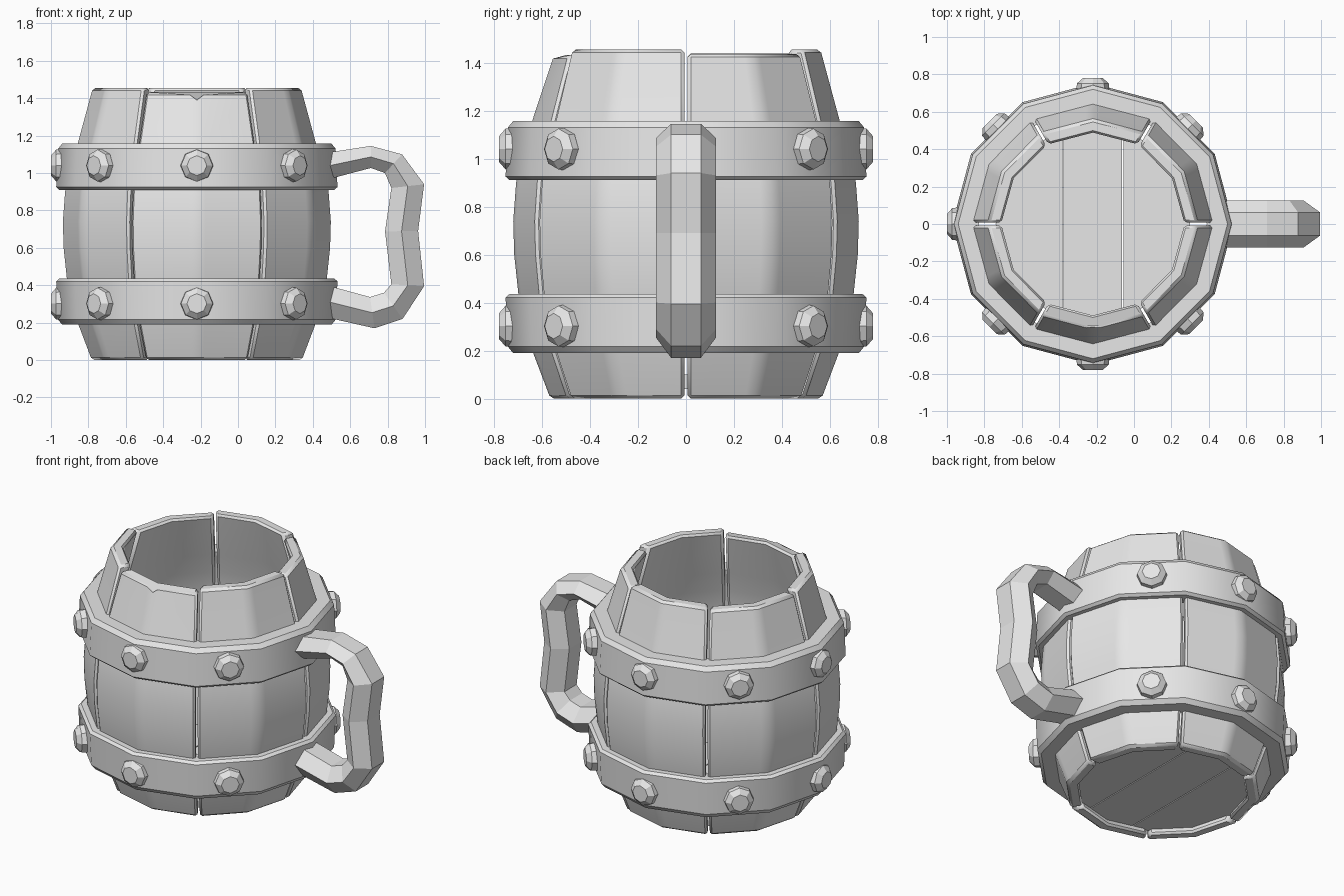
import bpy, bmesh, math
from mathutils import Matrix, Vector

if "Cube" in bpy.data.objects:
    bpy.data.objects.remove(bpy.data.objects["Cube"], do_unlink=True)

CX = -0.22                      # barrel axis
WALL = 0.075
BARREL = [(0, .565), (.19, .637), (.43, .698), (.6, .716), (.74, .72),
          (.9, .708), (1.03, .68), (1.16, .64), (1.455, .56)]

grey = bpy.data.materials.new("plain grey")
grey.use_nodes = True
grey.diffuse_color = (.8, .8, .8, 1)
grey.node_tree.nodes["Principled BSDF"].inputs["Base Color"].default_value = (.8, .8, .8, 1)


def finish(name, bm, smooth=None, bevel=0):
    bmesh.ops.recalc_face_normals(bm, faces=bm.faces)
    mesh = bpy.data.meshes.new(name)
    bm.to_mesh(mesh)
    bm.free()
    mesh.materials.append(grey)
    ob = bpy.data.objects.new(name, mesh)
    bpy.context.collection.objects.link(ob)
    if bevel:
        mod = ob.modifiers.new("worn edges", "BEVEL")
        mod.width = bevel
        mod.segments = 1
        mod.limit_method = 'ANGLE'
        mod.angle_limit = math.radians(50)
    if smooth:
        bpy.ops.object.select_all(action='DESELECT')
        ob.select_set(True)
        bpy.context.view_layer.objects.active = ob
        bpy.ops.object.shade_smooth_by_angle(angle=math.radians(smooth))
    return ob


def loft(bm, rings, closed=False):
    """Skin a list of point rings, capping the ends unless closed."""
    vs = [[bm.verts.new(p) for p in ring] for ring in rings]
    n = len(vs[0])
    pairs = list(zip(vs, vs[1:])) + ([(vs[-1], vs[0])] if closed else [])
    for a, b in pairs:
        for i in range(n):
            j = (i + 1) % n
            bm.faces.new((a[i], a[j], b[j], b[i]))
    if not closed:
        bm.faces.new(vs[0][::-1])
        bm.faces.new(vs[-1])
    return vs


def polar(r, deg, z):
    a = math.radians(deg)
    return Vector((CX + r * math.cos(a), r * math.sin(a), z))


# Staves: six curved boards, each with a ridge down its middle
def stave_ring(r, z, centre, gap=.007):
    def edge(rad, side):
        shift = math.radians(centre + side * 30 - side * 90)
        return polar(rad, centre + side * 30, z) + gap * Vector((math.cos(shift), math.sin(shift), 0))
    outer = [edge(r, -1), polar(r, centre, z), edge(r, 1)]
    inner = [edge(r - WALL, 1), polar(r - WALL, centre, z), edge(r - WALL, -1)]
    # narrow columns beside the ridge leave room for a chip
    a, m, b = outer
    return [a, m.lerp(a, .13), m, m.lerp(b, .13), b] + inner


STAVES = {"back_right": (30, 1.437), "back": (90, 1.455), "back_left": (150, 1.44),
          "front_left": (210, 1.455), "front": (270, 1.432), "front_right": (330, 1.455)}
for name, (angle, top) in STAVES.items():
    bm = bmesh.new()
    rings = [stave_ring(r, min(z, top), angle) for z, r in BARREL]
    grid = loft(bm, rings)
    if name == "front":         # chipped rim
        chip = grid[-1][2]
        chip.co.z -= .028
        chip.co.y += .015
    finish("stave_" + name, bm, smooth=35, bevel=.014)

# Floor: three planks cut from a twelve-sided disc
for name, lo, hi in (("left", .163, 1), ("middle", -.157, .157), ("right", -1, -.163)):
    bm = bmesh.new()
    loft(bm, [[polar(.52, 30 * i, z) for i in range(12)] for z in (.04, .1)])
    for x, side in ((lo, -1), (hi, 1)):
        if abs(x) < .5:
            cut = bmesh.ops.bisect_plane(bm, geom=bm.verts[:] + bm.edges[:] + bm.faces[:],
                                         plane_co=(CX + x, 0, 0), plane_no=(side, 0, 0),
                                         clear_outer=True)
            rim = [e for e in cut["geom_cut"] if isinstance(e, bmesh.types.BMEdge)]
            bmesh.ops.edgeloop_fill(bm, edges=rim)
    finish("floor_plank_" + name, bm)

# Bands: twelve-sided hoops, the lower one mirrors the upper
HOOP = [(.64, .91), (.735, .91), (.752, .925), (.742, 1.13), (.72, 1.157), (.61, 1.157)]
MIRROR_Z = 1.346
for name, flip in (("upper", False), ("lower", True)):
    bm = bmesh.new()
    loft(bm, [[polar(r, 30 * i, MIRROR_Z - z if flip else z) for r, z in HOOP]
              for i in range(12)], closed=True)
    finish(name + "_band", bm, smooth=32)

    # Studs: eight-sided, all round except under the handle
    height = .302 if flip else 1.04
    for k in range(1, 8):
        bm = bmesh.new()
        rings = [[Vector((depth, r * math.cos(i * math.pi / 4), r * math.sin(i * math.pi / 4)))
                  for i in range(8)]
                 for depth, r in ((.68, .07), (.722, .088), (.752, .085), (.78, .053))]
        loft(bm, rings)
        bm.transform(Matrix.Translation((CX, 0, height)) @ Matrix.Rotation(k * math.pi / 4, 4, 'Z'))
        finish(f"{name}_stud_{k}", bm)

# Handle: hexagonal section swept between outer and inner outlines (x, z)
OUTER = [(.42, 1.1), (.71, 1.145), (.877, 1.1), (.995, .94), (.963, .69),
         (.995, .395), (.88, .22), (.73, .17), (.42, .24)]
INNER = [(.42, .95), (.71, 1.027), (.786, 1.0), (.82, .92), (.786, .688),
         (.82, .405), (.78, .36), (.706, .337), (.42, .415)]
bm = bmesh.new()
sections = []
for (ox, oz), (ix, iz) in zip(OUTER, INNER):
    mx, mz = (ox + ix) / 2, (oz + iz) / 2
    sections.append([(ox, -.062, oz), (ox, .062, oz), (mx, .125, mz),
                     (ix, .062, iz), (ix, -.062, iz), (mx, -.125, mz)])
loft(bm, sections)
finish("handle", bm)
